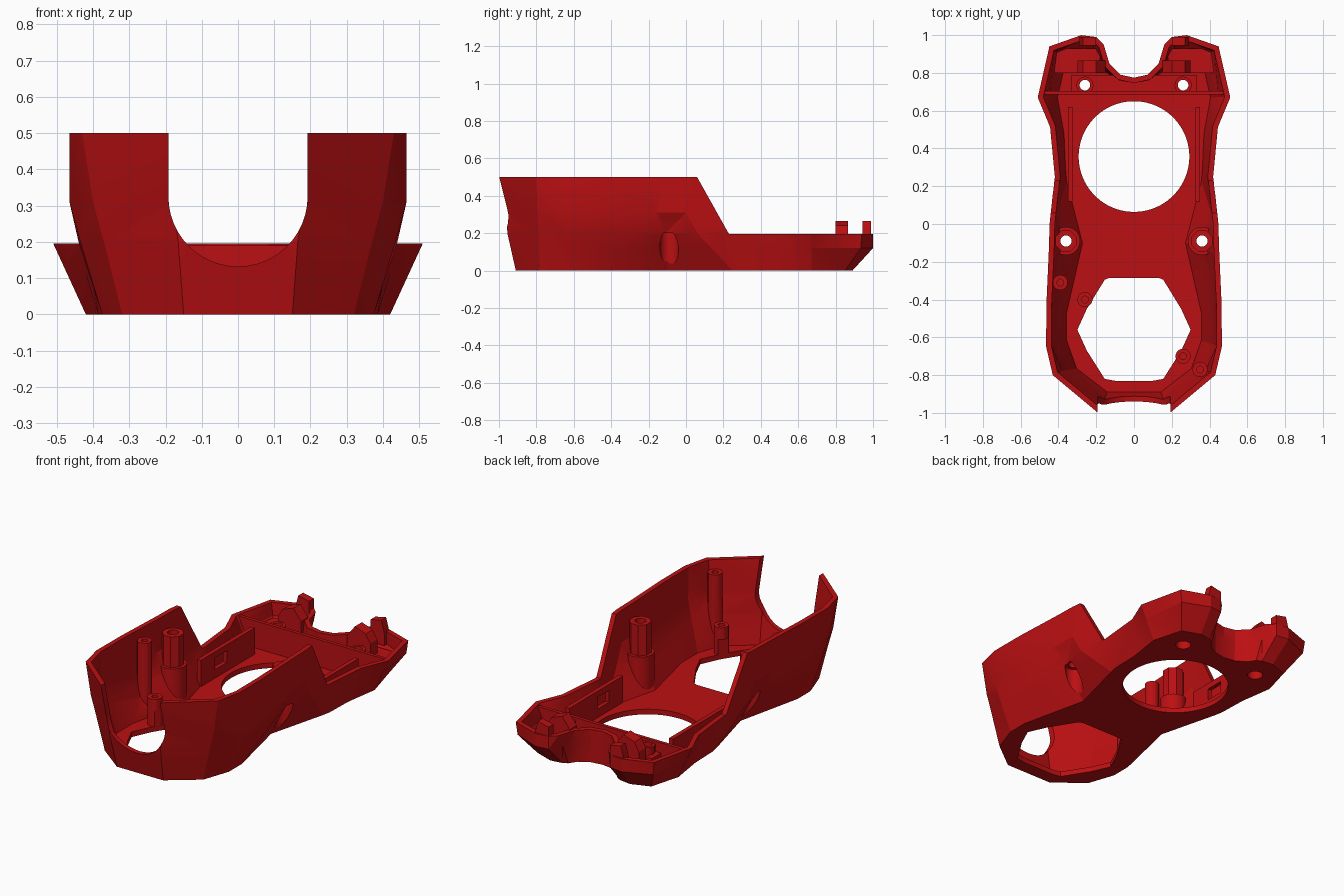
import bpy, bmesh, math
from mathutils import Vector

if "Cube" in bpy.data.objects:
    bpy.data.objects.remove(bpy.data.objects["Cube"])

red = bpy.data.materials.new("red plastic")
red.diffuse_color = (0.50, 0.005, 0.006, 1)
red.use_nodes = True
red.node_tree.nodes["Principled BSDF"].inputs["Base Color"].default_value = red.diffuse_color


def new_object(name, bm):
    bmesh.ops.recalc_face_normals(bm, faces=bm.faces)
    me = bpy.data.meshes.new(name)
    bm.to_mesh(me)
    bm.free()
    me.materials.append(red)
    ob = bpy.data.objects.new(name, me)
    bpy.context.collection.objects.link(ob)
    return ob


def loft(name, rings):
    """Closed solid through rings of equal length."""
    bm = bmesh.new()
    vs = [[bm.verts.new(p) for p in r] for r in rings]
    n = len(rings[0])
    for a, b in zip(vs, vs[1:]):
        for i in range(n):
            j = (i + 1) % n
            bm.faces.new((a[i], a[j], b[j], b[i]))
    bm.faces.new(vs[0])
    bm.faces.new(vs[-1])
    bmesh.ops.triangulate(bm, faces=[f for f in bm.faces if len(f.verts) == 4])
    return new_object(name, bm)


def prism(name, pts, lo, hi, axis="z"):
    put = {"x": lambda a, b, c: (c, a, b),
           "y": lambda a, b, c: (a, c, b),
           "z": lambda a, b, c: (a, b, c)}[axis]
    return loft(name, [[put(a, b, c) for a, b in pts] for c in (lo, hi)])


def circle(x, y, r, n=32):
    return [(x + r * math.cos(2 * math.pi * (i + .5) / n),
             y + r * math.sin(2 * math.pi * (i + .5) / n)) for i in range(n)]


def box(x0, x1, y0, y1, z0, z1):
    return prism("box", [(x0, y0), (x1, y0), (x1, y1), (x0, y1)], z0, z1)


def cut(target, tool):
    """Subtract the tool from the target, then discard the tool."""
    m = target.modifiers.new("cut", "BOOLEAN")
    m.operation, m.solver, m.object = "DIFFERENCE", "EXACT", tool
    deps = bpy.context.evaluated_depsgraph_get()
    me = bpy.data.meshes.new_from_object(target.evaluated_get(deps))
    target.modifiers.clear()
    target.data = me
    bpy.data.objects.remove(tool)


# Right half of the outline, front to back, at the floor and at the low rim
base = [(.15, -.91), (.32, -.78), (.375, -.62), (.375, -.5), (.285, -.1),
        (.375, .25), (.385, .30), (.39, .47), (.42, .67), (.37, .85),
        (.26, .89), (.19, .88), (.16, .865), (.13, .82), (.07, .785), (0, .775)]
rim = [(.165, -.955), (.37, -.79), (.435, -.64), (.44, -.28), (.395, -.11),
       (.437, .06), (.42, .25), (.445, .51), (.512, .67), (.45, .94),
       (.28, 1.0), (.20, .99), (.16, .95), (.13, .85), (.07, .79), (0, .775)]
# Front half again at the waist apex and at the high rim
apex = [(.18, -.96), (.40, -.795), (.465, -.65), (.452, -.17), (.45, -.14), (.447, 0)]
top = [(.19, -1.0), (.43, -.80), (.465, -.65), (.464, -.43), (.45, -.12), (.447, 0)]


def mix(a, b, t):
    return [(p[0] + (q[0] - p[0]) * t, p[1] + (q[1] - p[1]) * t) for p, q in zip(a, b)]


low = mix(base, rim, .6)
low[9:12] = [(.44, .935), (.28, 1.0), (.20, .99)]     # rear reaches full length early
levels = [(0, base), (.12, low), (.2, rim), (.31, apex + rim[6:]), (.5, top + rim[6:])]


def ring(z, half, inset=0.0):
    pts = [Vector(p) for p in half] + [Vector((-x, y)) for x, y in reversed(half) if x > 0]
    out = []
    for i, p in enumerate(pts):
        a = (p - pts[i - 1]).normalized()
        b = (pts[(i + 1) % len(pts)] - p).normalized()
        na, nb = Vector((-a.y, a.x)), Vector((-b.y, b.x))
        q = p + (na + nb) * (inset / max(.5, 1 + na.dot(nb)))
        out.append((q.x, q.y, z))
    return out


shell = loft("shell", [ring(z, h) for z, h in levels])
T = .028
hollow = loft("hollow", [ring(.03, mix(base, low, .25), T)]
              + [ring(z, h, T) for z, h in levels[1:]]
              + [ring(.6, levels[-1][1], T)])

# Screw posts, rails and rear bosses left standing inside the hollow
for s in (-1, 1):
    cut(hollow, prism("post", circle(s * .36, -.09, .075), -.05, .24))
    cut(hollow, prism("post", circle(s * .36, -.09, .06, 8), -.05, .42))
    cut(hollow, prism("boss", circle(s * .26, .735, .045), -.05, .175))
    xs = sorted((s * .325, s * .35))
    for y0, y1, z0, z1 in ((.12, .62, -.05, .08), (.12, .62, .15, .185),
                           (.12, .25, .07, .16), (.36, .62, .07, .16)):
        cut(hollow, box(*xs, y0, y1, z0, z1))
    cut(hollow, box(*sorted((s * .18, s * .42)), .80, .93, -.05, .11))
cut(hollow, box(-.6, .6, .685, .705, -.05, .19))      # crossbar
cut(hollow, box(-.33, .33, .70, .79, -.05, .13))      # rear shelf
small_posts = [(-.39, -.31, .45), (-.26, -.40, .19), (.35, -.77, .45), (.26, -.70, .19)]
for x, y, h in small_posts:
    cut(hollow, prism("small_post", circle(x, y, .04, 16), -.05, h))
cut(shell, hollow)

# Step in the rim, front scoop, round and six-sided floor openings
cut(shell, prism("step", [(0, .606), (.23, .195), (1.2, .195), (1.2, .606)], -1, 1, "x"))
scoop = [(.192 * math.cos(math.pi * i / 24), .324 - .192 * math.sin(math.pi * i / 24))
         for i in range(25)]
cut(shell, prism("scoop", scoop + [(-.192, .7), (.192, .7)], -1.3, -.8, "y"))
cut(shell, prism("round_opening", circle(0, .357, .293, 72), -.1, .1))
hexagon = [(.30, -.56), (.25, -.45), (.155, -.295), (.13, -.285),
           (-.13, -.285), (-.155, -.295), (-.25, -.45), (-.30, -.56), (-.25, -.67),
           (-.155, -.82), (-.10, -.83), (.10, -.83), (.155, -.82), (.25, -.67)]
cut(shell, prism("six_sided_opening", hexagon, -.1, .12))

# Screw holes, counterbored from below
for s in (-1, 1):
    cut(shell, prism("hole", circle(s * .36, -.09, .03), -.1, .6))
    cut(shell, prism("counterbore", circle(s * .36, -.09, .05), -.1, .20))
    cut(shell, prism("hole", circle(s * .26, .735, .028), -.1, .6))
    cut(shell, prism("counterbore", circle(s * .26, .735, .042), -.1, .06))
for x, y, h in small_posts:
    cut(shell, prism("pilot_hole", circle(x, y, .018, 16), h - .1, .6))

# Rear hooks on the two horns
parts = [shell]
for s, side in ((-1, "left"), (1, "right")):
    inner = [(.15, .10), (.15, .20), (.20, .265), (.27, .24), (.30, .19), (.30, .10)]
    outer = [(.20, .12), (.20, .25), (.27, .265), (.29, .19), (.29, .12)]
    parts.append(prism(side + "_inner_hook", [(s * x, z) for x, z in inner], .80, .865, "y"))
    parts.append(prism(side + "_outer_hook", [(s * x, z) for x, z in outer], .945, .99, "y"))

bpy.ops.object.select_all(action="DESELECT")
for ob in parts:
    ob.select_set(True)
bpy.context.view_layer.objects.active = shell
bpy.ops.object.shade_smooth_by_angle(angle=math.radians(18))
